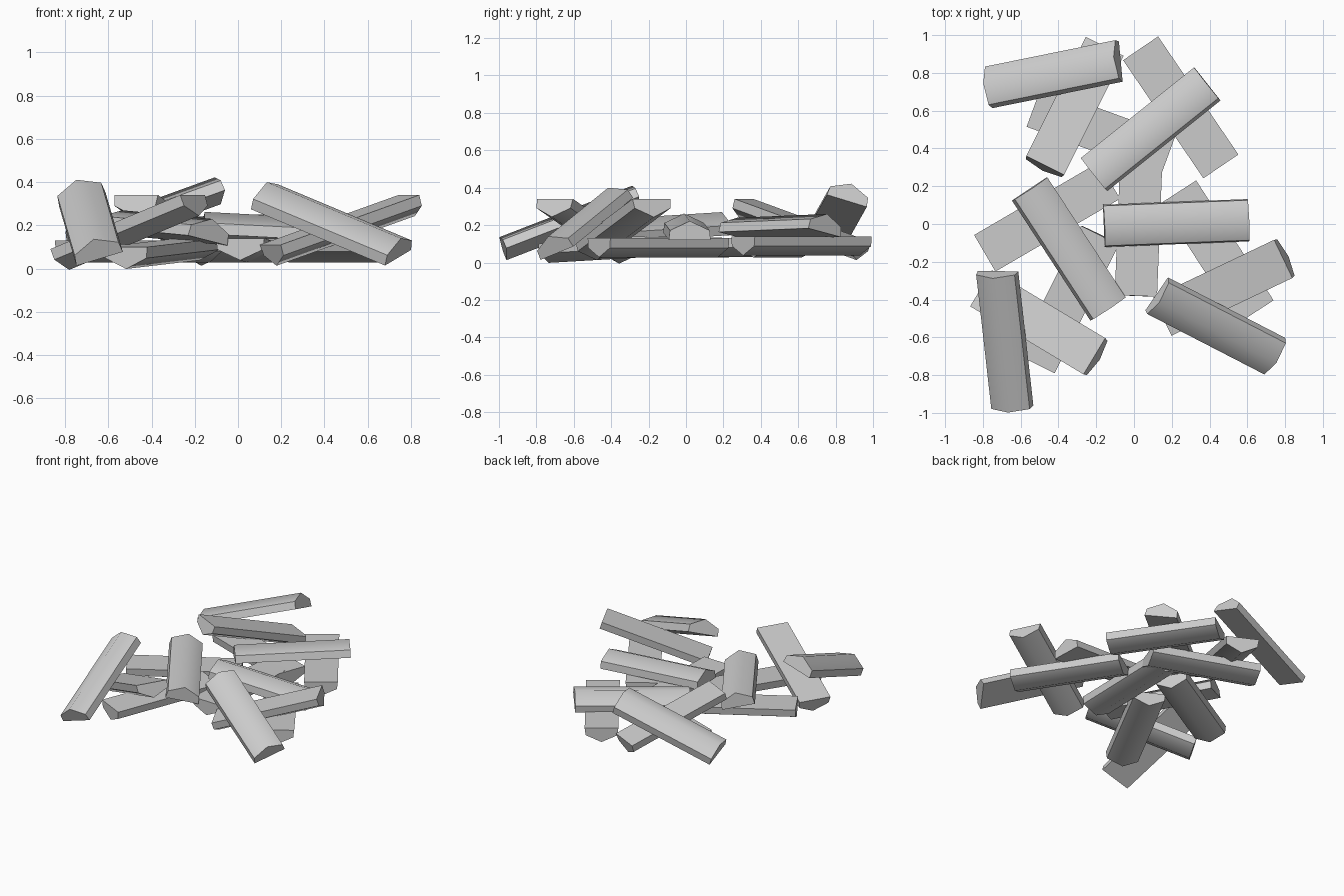
import bpy, bmesh
from math import radians, sin, cos
from mathutils import Vector

cube = bpy.data.objects.get("Cube")
if cube:
    bpy.data.objects.remove(cube, do_unlink=True)

# Single grey finish
grey = bpy.data.materials.new("plain_grey")
grey.use_nodes = True
grey.diffuse_color = (0.6, 0.6, 0.6, 1)
grey.node_tree.nodes["Principled BSDF"].inputs["Base Color"].default_value = grey.diffuse_color

# Cross-section of a split log: flat base, short sides, low ridge
HALF_WIDTH, SIDE, RIDGE = 0.112, 0.052, 0.102
PROFILE = [(-HALF_WIDTH, 0), (HALF_WIDTH, 0), (HALF_WIDTH - 0.006, SIDE),
           (0, RIDGE), (0.006 - HALF_WIDTH, SIDE)]


def split_log(name, start, end, roll):
    """Extrude the cross-section between two points on the flat base."""
    start, end = Vector(start), Vector(end)
    axis = (end - start).normalized()
    side = axis.cross(Vector((0, 0, 1))).normalized()
    up = side.cross(axis)
    c, s = cos(radians(roll)), sin(radians(roll))
    across, rise = side * c - up * s, up * c + side * s
    bm = bmesh.new()
    rings = [[bm.verts.new(p + across * u + rise * v) for u, v in PROFILE]
             for p in (start, end)]
    bm.faces.new(rings[0])
    bm.faces.new(rings[1])
    count = len(PROFILE)
    for i in range(count):
        j = (i + 1) % count
        bm.faces.new((rings[0][i], rings[0][j], rings[1][j], rings[1][i]))
    bmesh.ops.recalc_face_normals(bm, faces=bm.faces)
    mesh = bpy.data.meshes.new(name)
    bm.to_mesh(mesh)
    bm.free()
    mesh.materials.append(grey)
    log = bpy.data.objects.new(name, mesh)
    bpy.context.collection.objects.link(log)
    bpy.ops.object.select_all(action='DESELECT')
    log.select_set(True)
    bpy.context.view_layer.objects.active = log
    bpy.ops.object.shade_smooth_by_angle(angle=radians(52))


FLAT_UP = 180

# Bottom layer, lying with the flat side up
split_log("ground_log_back_right", (-.53, .62, .13), (.18, .36, .13), FLAT_UP)
split_log("ground_log_back_left", (.035, .93, .14), (.46, .305, .14), FLAT_UP)
split_log("ground_log_middle", (.04, .375, .13), (.01, -.38, .14), FLAT_UP)
split_log("ground_log_right", (-.79, -.155, .13), (-.13, .23, .13), FLAT_UP)
split_log("ground_log_front_right", (-.52, -.74, .10), (-.18, -.06, .14), FLAT_UP)
split_log("ground_log_left", (.235, .17, .13), (.645, -.465, .13), FLAT_UP)

# Logs propped on the bottom layer, flat side up
split_log("propped_log_back", (-.47, .31, .34), (-.155, .94, .11), FLAT_UP)
split_log("propped_log_front_right", (-.21, -.70, .34), (-.81, -.34, .09), FLAT_UP)
split_log("propped_log_left", (.79, -.185, .34), (.15, -.49, .11), FLAT_UP)

# Top layer, ridge side up with a slight lean
split_log("top_log_back_right", (-.76, .72, .08), (-.07, .86, .33), -18)
split_log("top_log_back_left", (-.21, .26, .14), (.39, .74, .16), -12)
split_log("top_log_middle", (-.16, -.01, .16), (.605, .02, .12), 0)
split_log("top_log_right", (-.555, .185, .17), (-.14, -.45, .13), -12)
split_log("top_log_front_right", (-.64, -.96, .045), (-.72, -.25, .32), -18)
split_log("top_log_front_left", (.12, -.37, .31), (.74, -.69, .05), 20)
